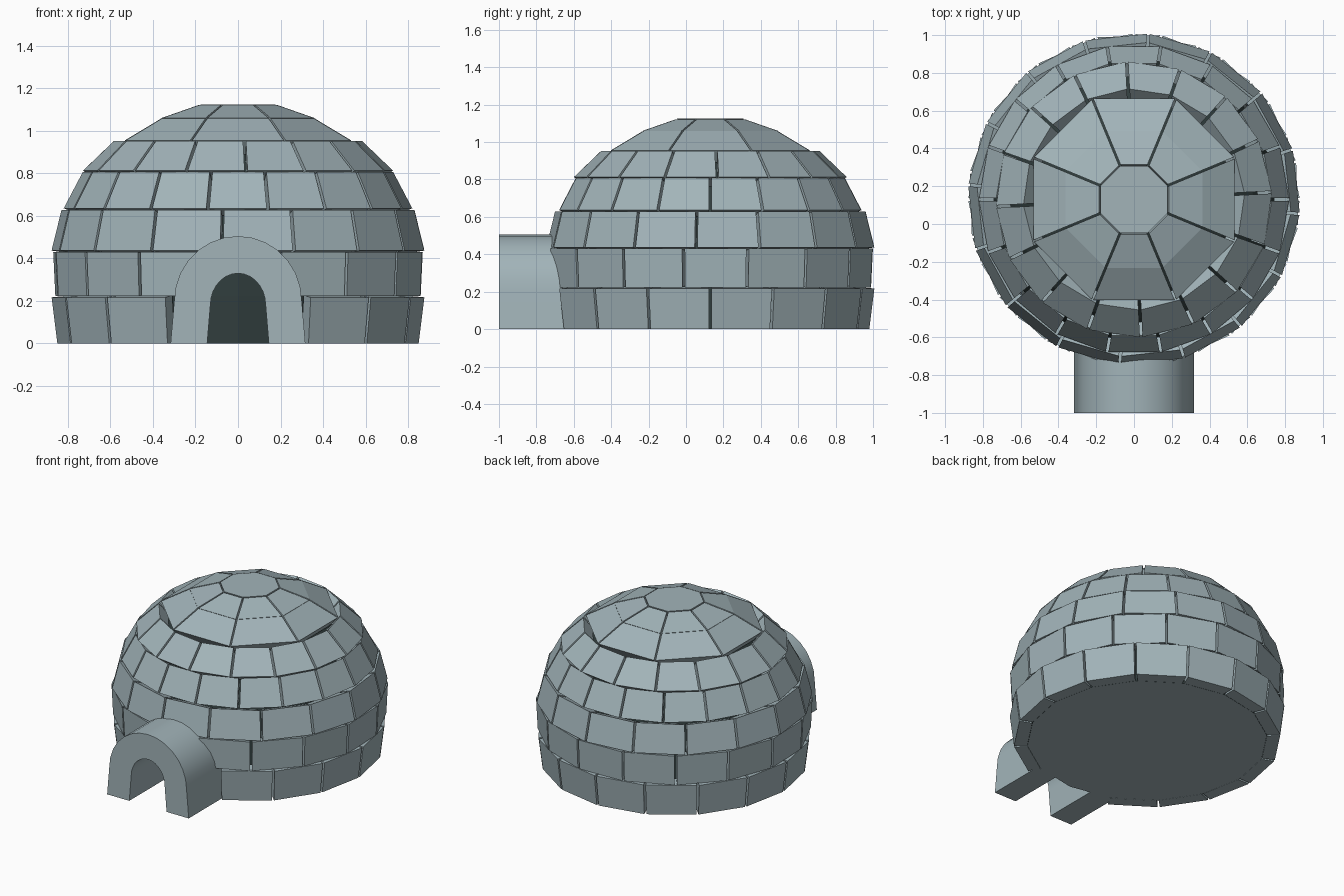
import bpy, bmesh, math

if "Cube" in bpy.data.objects:
    bpy.data.objects.remove(bpy.data.objects["Cube"])

CY, ZC, K = 0.13, 0.30, 0.90   # dome centre y, centre height, inner/outer ratio


def material(name, rgb):
    m = bpy.data.materials.new(name)
    m.diffuse_color = (*rgb, 1)
    m.use_nodes = True
    m.node_tree.nodes["Principled BSDF"].inputs["Base Color"].default_value = m.diffuse_color
    return m


ICE = material("ice", (0.36, 0.455, 0.485))
DARK = material("dark_interior", (0.03, 0.047, 0.047))


def finish(bm, name, mats):
    bmesh.ops.recalc_face_normals(bm, faces=bm.faces)
    me = bpy.data.meshes.new(name)
    bm.to_mesh(me)
    bm.free()
    for m in mats:
        me.materials.append(m)
    ob = bpy.data.objects.new(name, me)
    bpy.context.collection.objects.link(ob)
    return ob


def inner(r, z):
    return r * K, (0 if z == 0 else ZC + (z - ZC) * K)


def polar(r, a, z):
    return (r * math.cos(a), CY + r * math.sin(a), z)


def bridge(bm, a, b):
    """Closed solid between two matching loops of points."""
    va, vb = [[bm.verts.new(p) for p in loop] for loop in (a, b)]
    n = len(va)
    bm.faces.new(va)
    bm.faces.new(vb[::-1])
    for i in range(n):
        j = (i + 1) % n
        bm.faces.new((va[j], va[i], vb[i], vb[j]))


def block_ring(name, count, offset, low, high, skip=(), gap=0.007):
    """Ring of wedge blocks; low and high are (radius, height)."""
    bm = bmesh.new()
    for i in range(count):
        if i in skip:
            continue
        a0 = math.radians(offset + 360 / count * i)
        a1 = a0 + math.tau / count
        loops = []
        for (r0, z0), (r1, z1) in ((low, high), (inner(*low), inner(*high))):
            d0, d1 = gap / r0, gap / r1
            loops.append([polar(r0, a0 + d0, z0), polar(r0, a1 - d0, z0),
                          polar(r1, a1 - d1, z1), polar(r1, a0 + d1, z1)])
        bridge(bm, *loops)
    finish(bm, name, [ICE])


# Courses of blocks, with the doorway blocks left out
block_ring("course_1", 16, 0, (0.85, 0), (0.877, 0.217), skip=(11, 12))
block_ring("course_2", 16, -9.4, (0.87, 0.223), (0.88, 0.43), skip=(12,))
block_ring("course_3", 16, -5, (0.88, 0.437), (0.833, 0.628))
block_ring("course_4", 18, 0, (0.82, 0.636), (0.73, 0.807))
block_ring("course_5", 16, 3, (0.73, 0.813), (0.585, 0.952))
block_ring("course_6", 8, 22.5, (0.575, 0.955), (0.39, 1.058), gap=0.005)
block_ring("course_7", 8, 22.5, (0.39, 1.06), (0.198, 1.122), gap=0.005)

# Octagonal capstone
bm = bmesh.new()
angles = [math.radians(22.5 + 45 * i) for i in range(8)]
bridge(bm, [polar(0.192, a, 1.125) for a in angles],
       [polar(0.17, a, 1.04) for a in angles])
finish(bm, "capstone", [ICE])

# Dark core behind the blocks, with an ice floor
bm = bmesh.new()
profile = [(0.765, 0), (0.77, 0.22), (0.77, 0.42), (0.73, 0.60),
           (0.635, 0.75), (0.50, 0.875), (0.33, 0.975), (0.15, 1.04)]
rings = [[bm.verts.new(polar(r, math.tau * i / 16, z)) for i in range(16)]
         for r, z in profile]
floor = bm.faces.new(rings[0])
bm.faces.new(rings[-1])
for a, b in zip(rings, rings[1:]):
    for i in range(16):
        j = (i + 1) % 16
        bm.faces.new((a[i], a[j], b[j], b[i]))
for f in bm.faces:
    f.material_index = 0 if f is floor else 1
finish(bm, "inner_core", [ICE, DARK])


# Entrance tunnel: arched shell
def arch(foot, half, spring, top, steps=14):
    pts = [(foot, 0)]
    for i in range(steps + 1):
        a = math.pi * i / steps
        pts.append((half * math.cos(a), spring + (top - spring) * math.sin(a)))
    return pts + [(-foot, 0)]


bm = bmesh.new()
outer, hole = arch(0.317, 0.30, 0.20, 0.505), arch(0.145, 0.13, 0.18, 0.33)
grid = [[bm.verts.new((x, y, z)) for x, z in pts]
        for pts, y in ((outer, -1), (outer, -0.58), (hole, -0.58), (hole, -1))]
for k in range(4):
    a, b = grid[k], grid[(k + 1) % 4]
    for i in range(len(a) - 1):
        bm.faces.new((a[i], a[i + 1], b[i + 1], b[i]))
for e in (0, -1):
    bm.faces.new([row[e] for row in grid])
tunnel = finish(bm, "entrance_tunnel", [ICE])
bpy.context.view_layer.objects.active = tunnel
tunnel.select_set(True)
bpy.ops.object.shade_smooth_by_angle(angle=math.radians(35))
